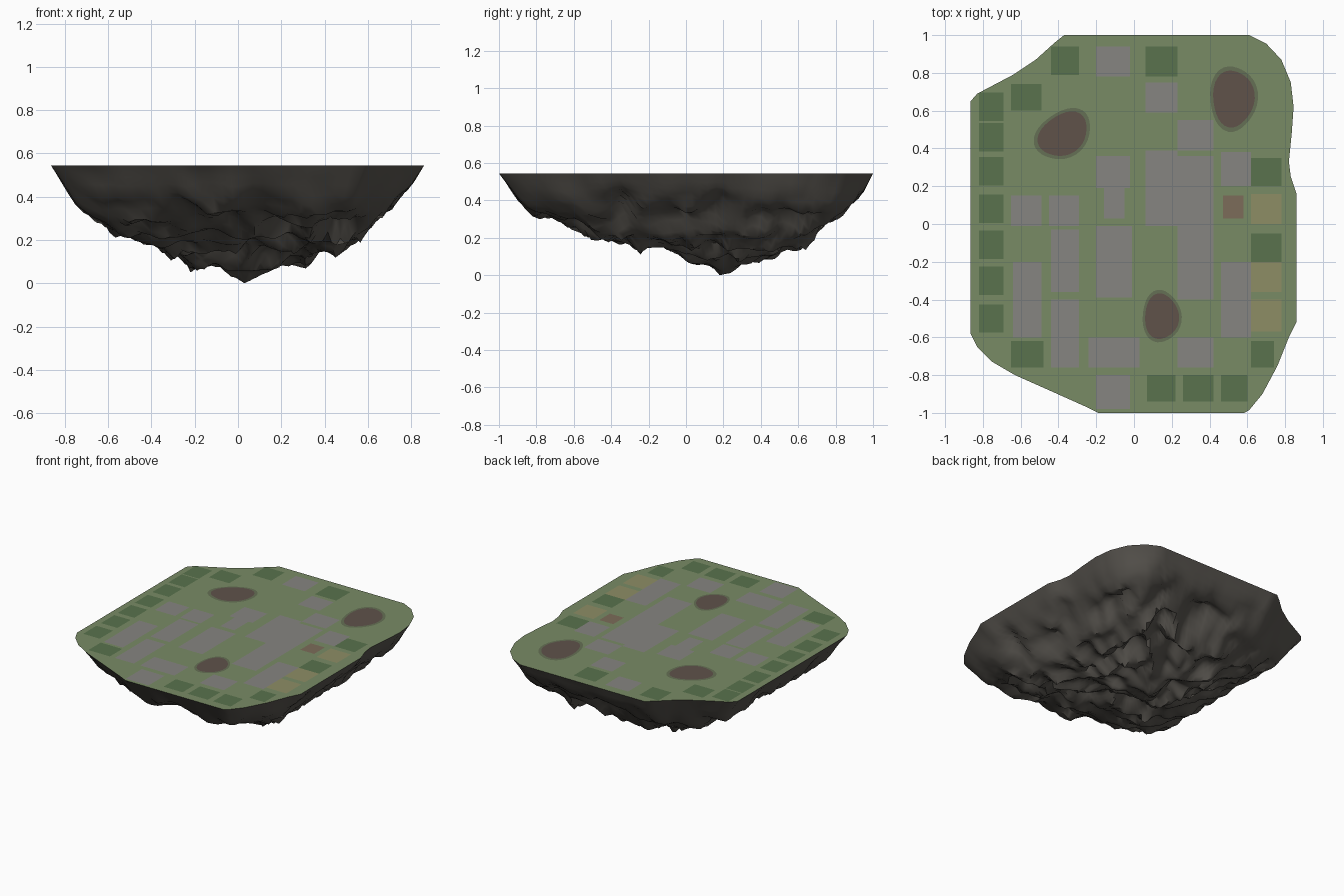
import bpy, math
from mathutils import Vector, noise

if "Cube" in bpy.data.objects:
    bpy.data.objects.remove(bpy.data.objects["Cube"])

TOP = 0.545
CX, CY = 0.03, 0.18   # deepest point of the rock


def material(name, rgb):
    m = bpy.data.materials.new(name)
    m.diffuse_color = (*rgb, 1)
    m.use_nodes = True
    m.node_tree.nodes["Principled BSDF"].inputs["Base Color"].default_value = m.diffuse_color
    return m


def make(name, verts, faces, mat, smooth=False):
    me = bpy.data.meshes.new(name)
    me.from_pydata(verts, [], faces)
    me.materials.append(mat)
    ob = bpy.data.objects.new(name, me)
    bpy.context.collection.objects.link(ob)
    if smooth:
        bpy.context.view_layer.objects.active = ob
        ob.select_set(True)
        bpy.ops.object.shade_smooth_by_angle(angle=math.radians(40))
        ob.select_set(False)
    return ob


def lerp(table, v):
    for (a, za), (b, zb) in zip(table, table[1:]):
        if v <= b:
            return za + (zb - za) * max(0, (v - a) / (b - a))
    return table[-1][1]


# Island outline, counter-clockwise
outline = [(-.37, 1), (-.42, .96), (-.52, .87), (-.64, .79), (-.83, .69), (-.865, .65),
           (-.865, -.58), (-.83, -.65), (-.75, -.73), (-.63, -.80), (-.45, -.88),
           (-.26, -.965), (-.19, -1), (.585, -1), (.61, -.985), (.68, -.90), (.76, -.75),
           (.82, -.60), (.86, -.52), (.86, .16), (.83, .25), (.82, .33), (.835, .48),
           (.845, .62), (.83, .75), (.78, .87), (.70, .955), (.61, 1)]
ring = []
for a, b in zip(outline, outline[1:] + outline[:1]):
    a, b = Vector(a), Vector(b)
    n = max(1, round((b - a).length / 0.05))
    ring += [a.lerp(b, i / n) for i in range(n)]
N = len(ring)

# Lower profiles across x, along y, and from centre to rim
fx = [(-.865, .545), (-.8, .45), (-.73, .35), (-.63, .30), (-.57, .24), (-.4, .20), (-.35, .15),
      (-.28, .14), (-.2, .04), (-.1, .09), (.03, 0), (.14, .05), (.2, .10), (.32, .09),
      (.38, .17), (.45, .15), (.57, .22), (.63, .31), (.7, .35), (.8, .45), (.86, .545)]
gy = [(-1, .545), (-.9, .35), (-.85, .30), (-.7, .33), (-.6, .25), (-.4, .20), (-.25, .14),
      (-.15, .18), (-.05, .14), (.05, .04), (.13, .05), (.22, 0), (.3, .07), (.45, .11),
      (.55, .17), (.63, .15), (.7, .24), (.85, .35), (.95, .45), (1, .545)]
rim = [(0, 0), (.4, .08), (.6, .17), (.8, .29), (.9, .39), (1, .545)]


def depth(x, y, t):
    z = max(lerp(fx, x), lerp(gy, y), lerp(rim, t))
    p = Vector((x * 4.5, y * 4.5, 3.1))
    ridge = abs(noise.noise(p)) * 0.16 + noise.noise(p * 2.3) * 0.05
    z += (ridge - 0.015) * min(1, (1 - t) * 4) * min(1, t * 4)
    return min(TOP, max(0, z))


# Rock underside: rings shrinking from the rim to the lowest point
ts = [1, .985, .965, .94, .91, .88] + [.84 - .035 * i for i in range(24)]
verts, faces = [], []
for k, t in enumerate(ts):
    for i, p in enumerate(ring):
        x, y = CX + (p.x - CX) * t, CY + (p.y - CY) * t
        if 0 < k:
            w = Vector((x * 5, y * 5, 8))
            s = 0.03 * min(1, (1 - t) * 4) * min(1, t * 3)
            x += s * noise.noise(w)
            y += s * noise.noise(w + Vector((9, 4, 2)))
        verts.append((x, y, TOP if k == 0 else depth(x, y, t)))
    if k:
        a, b = (k - 1) * N, k * N
        faces += [(a + i, b + i, b + (i + 1) % N, a + (i + 1) % N) for i in range(N)]
verts.append((CX, CY, 0))
last = (len(ts) - 1) * N
faces += [(last + i, len(verts) - 1, last + (i + 1) % N) for i in range(N)]
make("rock_underside", verts, faces, material("rock", (.10, .092, .08)), True)

# Flat grass top
make("grass_top", [(p.x, p.y, TOP) for p in ring], [tuple(range(N))],
     material("grass", (.19, .26, .13)))


# Paving and planting patches, as thin sheets on the grass
def patches(name, rgb, boxes, lift=.002):
    v, f = [], []
    for x0, x1, y0, y1 in boxes:
        n = len(v)
        v += [(x, y, TOP + lift) for x, y in ((x0, y0), (x1, y0), (x1, y1), (x0, y1))]
        f.append((n, n + 1, n + 2, n + 3))
    make(name, v, f, material(name, rgb))


patches("paving_slabs", (.24, .235, .22), [
    (-.20, -.02, .78, .94), (.06, .23, .59, .75), (.23, .42, .39, .55), (.46, .62, .20, .38),
    (-.20, -.02, .19, .36), (-.16, -.05, .03, .19), (.06, .23, -.01, .39), (.23, .42, -.40, .36),
    (-.65, -.49, -.01, .15), (-.45, -.29, -.01, .15), (-.20, -.01, -.39, -.01),
    (-.44, -.29, -.36, -.03), (-.64, -.49, -.6, -.2), (-.44, -.29, -.76, -.40),
    (-.24, .03, -.76, -.6), (-.2, -.02, -.98, -.8), (.23, .42, -.76, -.6), (.46, .62, -.6, -.2)])
patches("dark_grass", (.10, .17, .075),
        [(-.82, -.69, y - .075, y + .075) for y in (.62, .46, .28, .08, -.11, -.30, -.50)] + [
    (-.44, -.29, .79, .94), (.06, .23, .78, .94), (-.65, -.49, .6, .74), (.62, .78, .2, .35),
    (.62, .78, -.2, -.05), (.62, .74, -.76, -.62), (-.65, -.48, -.76, -.62),
    (.07, .22, -.94, -.8), (.26, .42, -.94, -.8), (.46, .6, -.94, -.8)])
patches("dry_grass", (.27, .27, .13),
        [(.62, .78, 0, .16), (.62, .78, -.36, -.2), (.62, .78, -.57, -.4)])
patches("bare_patch", (.20, .15, .10), [(.47, .58, .03, .15)])

# Round bare earth spots with a darker grass fringe
earth, fringe = material("earth", (.115, .085, .068)), material("fringe", (.13, .16, .09))
for j, (x, y, rx, ry, rot) in enumerate([(-.375, .475, .14, .105, .6), (.525, .665, .11, .15, 0),
                                         (.145, -.49, .09, .12, 0)]):
    for label, grow, lift, mat in (("earth_fringe", 1.15, .003, fringe), ("earth_spot", 1, .004, earth)):
        v = []
        for i in range(32):
            a = 2 * math.pi * i / 32
            r = grow * (1 + .05 * math.sin(3 * a + j))
            u, w = rx * r * math.cos(a), ry * r * math.sin(a)
            v.append((x + u * math.cos(rot) - w * math.sin(rot),
                      y + u * math.sin(rot) + w * math.cos(rot), TOP + lift))
        make(f"{label}_{j + 1}", v, [tuple(range(32))], mat)
